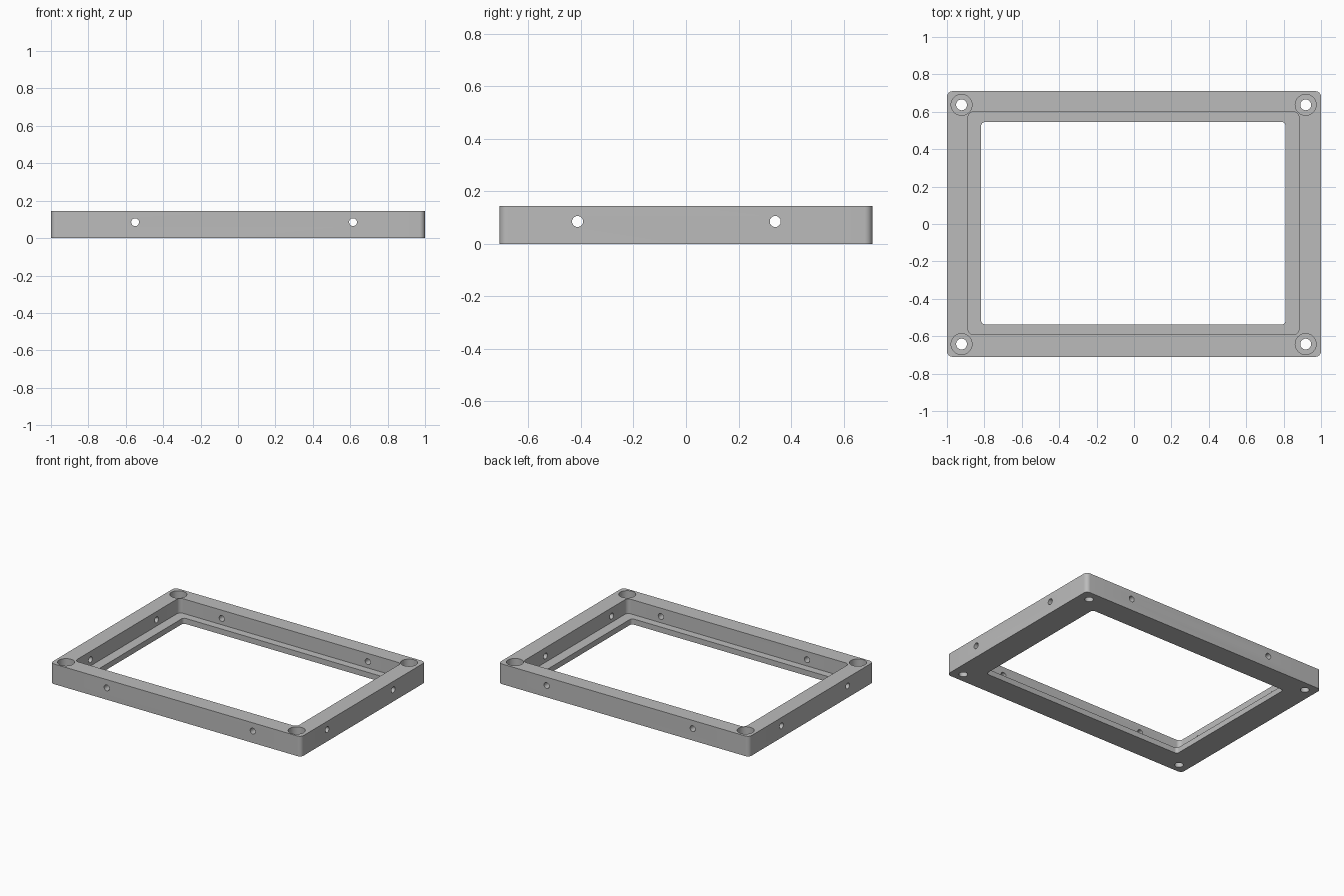
import bpy
import bmesh
from math import cos, sin, pi, radians
from mathutils import Matrix

if "Cube" in bpy.data.objects:
    bpy.data.objects.remove(bpy.data.objects["Cube"], do_unlink=True)

HEIGHT, LEDGE, SIDE_HOLE_Z = 0.145, 0.04, 0.085

grey = bpy.data.materials.new("plain_grey")
grey.use_nodes = True
colour = (0.5, 0.5, 0.5, 1)
grey.diffuse_color = colour
grey.node_tree.nodes["Principled BSDF"].inputs["Base Color"].default_value = colour


def finish(name, bm):
    bmesh.ops.recalc_face_normals(bm, faces=bm.faces)
    mesh = bpy.data.meshes.new(name)
    bm.to_mesh(mesh)
    bm.free()
    mesh.materials.append(grey)
    obj = bpy.data.objects.new(name, mesh)
    bpy.context.collection.objects.link(obj)
    return obj


def rounded_block(name, x0, x1, y0, y1, z0, z1, r, steps=8):
    """Rectangle with rounded corners, extruded upward."""
    bm = bmesh.new()
    centres = [(x1 - r, y1 - r), (x0 + r, y1 - r), (x0 + r, y0 + r), (x1 - r, y0 + r)]
    ring = []
    for i, (cx, cy) in enumerate(centres):
        for s in range(steps + 1):
            a = (i + s / steps) * pi / 2
            ring.append(bm.verts.new((cx + r * cos(a), cy + r * sin(a), z0)))
    face = bm.faces.new(ring)
    ext = bmesh.ops.extrude_face_region(bm, geom=[face])
    top = [v for v in ext["geom"] if isinstance(v, bmesh.types.BMVert)]
    bmesh.ops.translate(bm, verts=top, vec=(0, 0, z1 - z0))
    return finish(name, bm)


def rod(name, centre, radius, length, axis="Z"):
    turn = {"X": Matrix.Rotation(pi / 2, 4, "Y"),
            "Y": Matrix.Rotation(pi / 2, 4, "X"),
            "Z": Matrix.Identity(4)}[axis]
    bm = bmesh.new()
    bmesh.ops.create_cone(bm, cap_ends=True, segments=32, radius1=radius, radius2=radius,
                          depth=length, matrix=Matrix.Translation(centre) @ turn)
    return finish(name, bm)


# Main frame body
frame = rounded_block("frame", -1, 1, -0.71, 0.71, 0, HEIGHT, 0.03)

# Stepped opening: wide recess above, narrower window through the ledge
cutters = [
    rounded_block("recess_cutter", -0.887, 0.882, -0.592, 0.6, LEDGE, 0.3, 0.03),
    rounded_block("window_cutter", -0.817, 0.81, -0.537, 0.545, -0.1, 0.2, 0.02),
]

# Counterbored screw holes in the corners
for x in (-0.922, 0.918):
    for y in (-0.642, 0.637):
        cutters.append(rod("screw_cutter", (x, y, 0.1), 0.029, 0.5))
        cutters.append(rod("counterbore_cutter", (x, y, LEDGE + 0.1), 0.056, 0.2))

# Cross holes through opposite walls
for x in (-0.55, 0.615):
    cutters.append(rod("cross_cutter", (x, 0, SIDE_HOLE_Z), 0.021, 3, "Y"))
for y in (-0.413, 0.34):
    cutters.append(rod("cross_cutter", (0, y, SIDE_HOLE_Z), 0.021, 3, "X"))

# Cut everything out of the frame
bpy.ops.object.select_all(action="DESELECT")
bpy.context.view_layer.objects.active = frame
frame.select_set(True)
for cutter in cutters:
    cutter.hide_render = True
    mod = frame.modifiers.new("cut", "BOOLEAN")
    mod.operation = "DIFFERENCE"
    mod.solver = "EXACT"
    mod.object = cutter
    bpy.ops.object.modifier_apply(modifier=mod.name)
    bpy.data.objects.remove(cutter, do_unlink=True)

bpy.ops.object.shade_smooth_by_angle(angle=radians(30))
